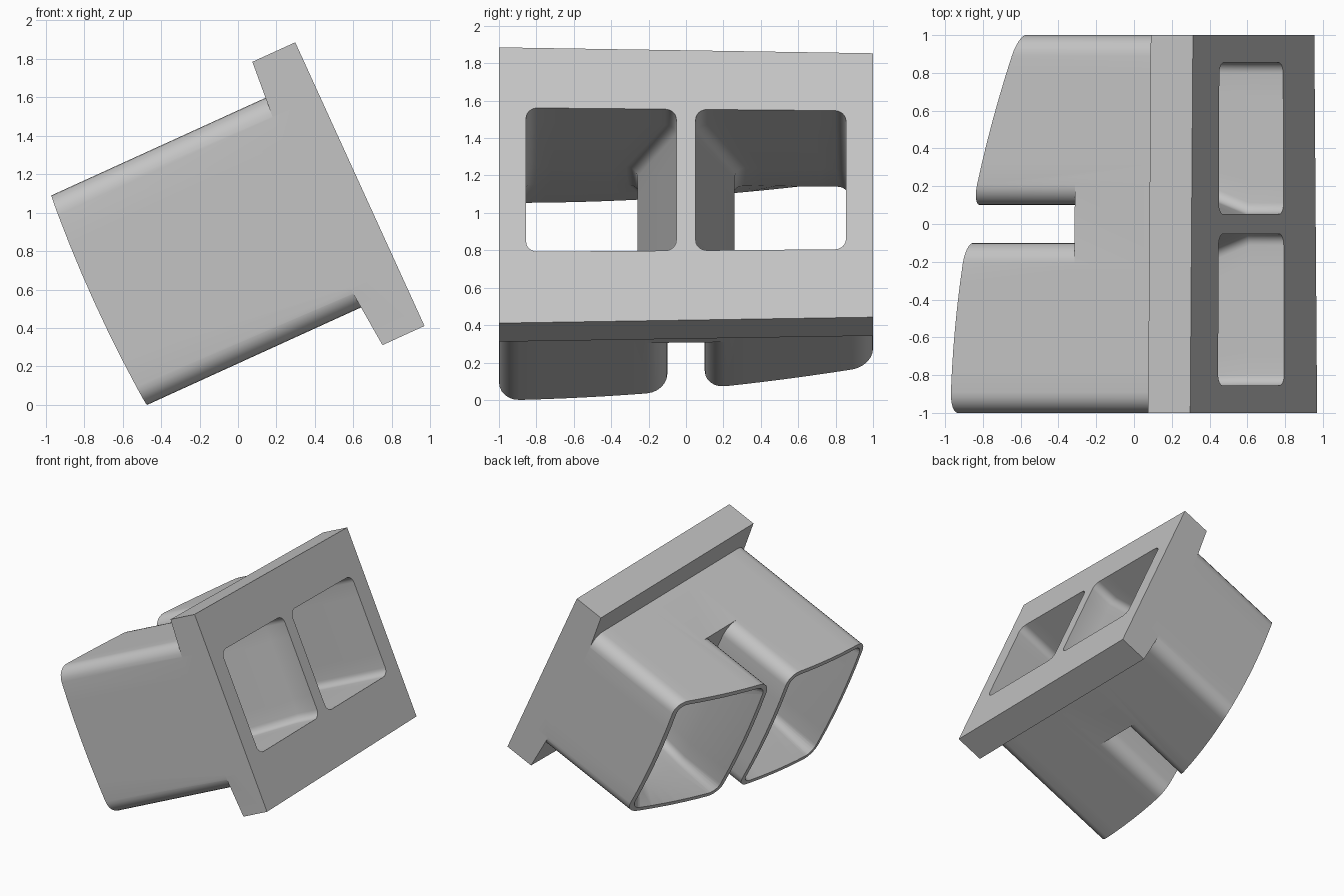
import bpy, bmesh, math
from mathutils import Matrix, Vector

cube = bpy.data.objects.get("Cube")
if cube:
    bpy.data.objects.remove(cube, do_unlink=True)

TILT = math.radians(24.5)
MID = 0.785

metal = bpy.data.materials.new("plain_grey")
metal.use_nodes = True
GREY = (0.55, 0.55, 0.55, 1)
metal.diffuse_color = GREY
metal.node_tree.nodes["Principled BSDF"].inputs["Base Color"].default_value = GREY


# Local axes: x runs along the tubes, y across, z up the flange
def end_x(y, z):
    t = y + 0.9
    return -0.435 + 0.033 * t + 0.089 * t * t - 0.025 * (1 - ((z - 0.795) / 0.6) ** 2)


def section(y0, y1, z0, z1, r, x=None, shift=0.0, seg=6, div=6):
    """Rounded rectangle; lies on the curved tube end if x is None."""
    corners = [(y1 - r, z1 - r), (y0 + r, z1 - r), (y0 + r, z0 + r), (y1 - r, z0 + r)]
    arcs = []
    for i, (cy, cz) in enumerate(corners):
        angles = [math.pi / 2 * (i + k / seg) for k in range(seg + 1)]
        arcs.append([Vector((cy + r * math.cos(a), cz + r * math.sin(a))) for a in angles])
    pts = []
    for i, arc in enumerate(arcs):
        pts += arc
        nxt = arcs[(i + 1) % 4][0]
        pts += [arc[-1].lerp(nxt, k / div) for k in range(1, div)]
    return [((end_x(p.x, p.y) if x is None else x) + shift, p.x, p.y) for p in pts]


def loft(name, rings):
    bm = bmesh.new()
    loops = [[bm.verts.new(p) for p in ring] for ring in rings]
    n = len(loops[0])
    for a, b in zip(loops, loops[1:]):
        for i in range(n):
            bm.faces.new((a[i], a[(i + 1) % n], b[(i + 1) % n], b[i]))
    bm.faces.new(loops[0])
    bm.faces.new(loops[-1])
    bmesh.ops.recalc_face_normals(bm, faces=bm.faces)
    me = bpy.data.meshes.new(name)
    bm.to_mesh(me)
    bm.free()
    me.materials.append(metal)
    ob = bpy.data.objects.new(name, me)
    bpy.context.collection.objects.link(ob)
    return ob


def prism(name, profile, y0, y1):
    return loft(name, [[(x, y, z) for x, z in profile] for y in (y0, y1)])


# Flange plate, slightly thicker toward the tubes
body = prism("twin_port_adapter", [(1.048, -0.028), (1.048, 1.592), (0.803, 1.592),
                                   (0.78, 1.29), (0.78, 0.28), (0.808, -0.028)], -1, 1)

# Web joining both tubes behind the flange
web = prism("web", [(0.28, 0.195), (0.28, 1.395), (0.9, 1.395), (0.9, 0.195)], -0.25, 0.25)

tubes, ports = [], []
for side, label in ((-1, "right"), (1, "left")):
    def sec(near, far, *args, **kw):
        y0, y1 = sorted((side * near, side * far))
        return section(y0, y1, *args, **kw)

    # Outer tube with curved end
    tubes.append(loft(label + "_tube", [
        sec(0.18, 0.92, 0.275, 1.315, 0.05),
        sec(0.1, 1.0, 0.195, 1.395, 0.11),
        sec(0.1, 1.0, 0.195, 1.395, 0.11, x=0.9)]))

    # Flared passage from flange window to tube end
    ports.append(loft(label + "_port", [
        sec(0.138, 0.962, 0.233, 1.357, 0.08, shift=-0.12),
        sec(0.138, 0.962, 0.233, 1.357, 0.08),
        sec(0.25, 0.87, 0.34, 1.27, 0.06, x=0.0),
        sec(0.26, 0.86, 0.39, 1.238, 0.06, x=0.3),
        sec(0.052, 0.855, 0.39, 1.238, 0.06, x=0.85),
        sec(0.052, 0.855, 0.39, 1.238, 0.06, x=1.2)]))

# Join the solids, then cut the passages
helpers = [(web, "UNION")] + [(t, "UNION") for t in tubes] + [(p, "DIFFERENCE") for p in ports]
for ob, op in helpers:
    ob.hide_render = True
    mod = body.modifiers.new(op.lower(), "BOOLEAN")
    mod.operation = op
    mod.solver = "EXACT"
    mod.object = ob
bpy.context.view_layer.update()
deps = bpy.context.evaluated_depsgraph_get()
result = bpy.data.meshes.new_from_object(body.evaluated_get(deps))
body.modifiers.clear()
body.data = result
for ob, _ in helpers:
    bpy.data.objects.remove(ob, do_unlink=True)

# Gentle taper across the width, then tilt into place
for v in result.vertices:
    v.co.z = MID + (v.co.z - MID) * (1 - 0.0215 * (v.co.y + 1))
result.transform(Matrix.Rotation(-TILT, 4, "Y"))
low = min(v.co.z for v in result.vertices)
xs = [v.co.x for v in result.vertices]
result.transform(Matrix.Translation((-(min(xs) + max(xs)) / 2, 0, -low)))

bpy.ops.object.select_all(action="DESELECT")
body.select_set(True)
bpy.context.view_layer.objects.active = body
bpy.ops.object.shade_smooth_by_angle(angle=math.radians(30))
